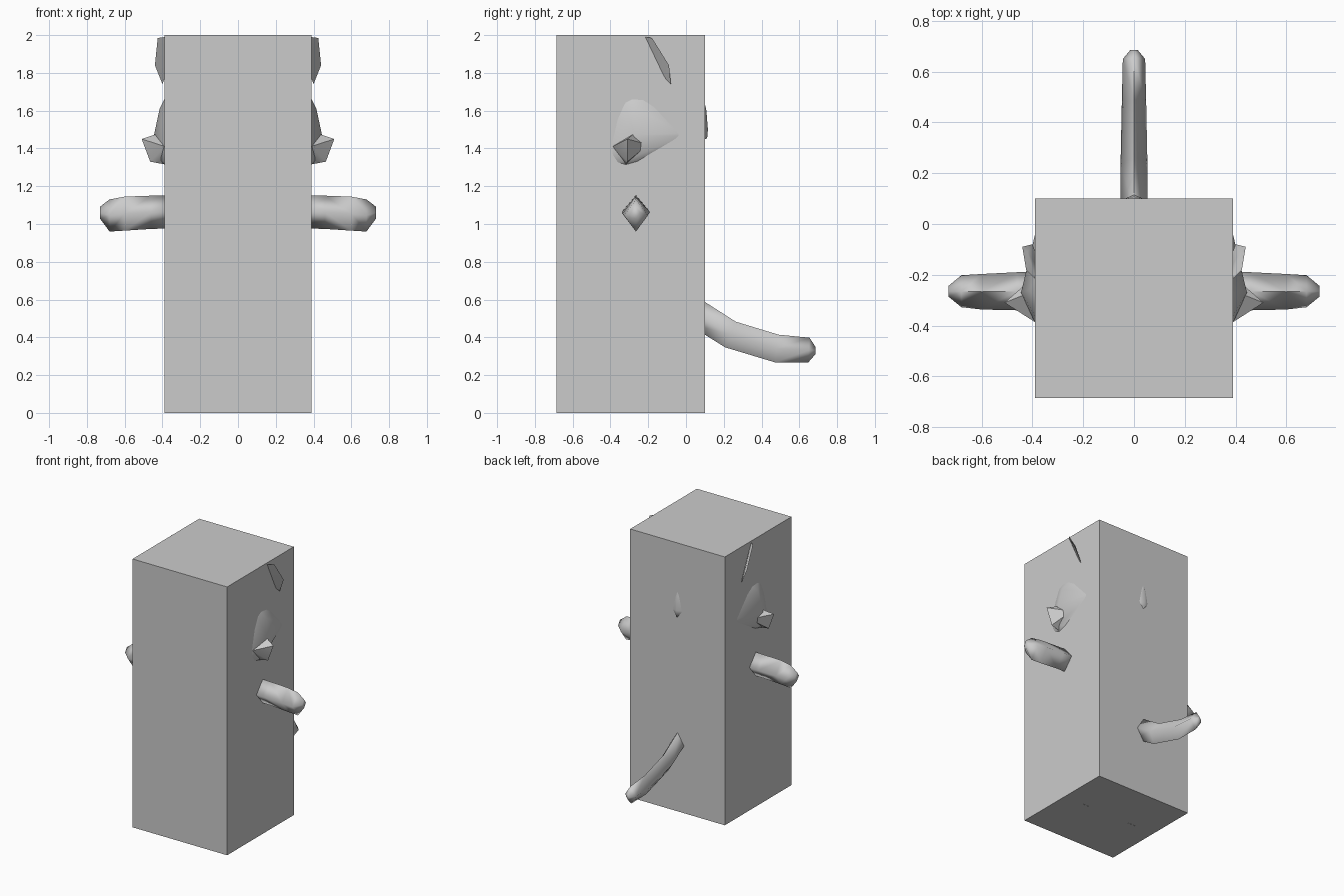
import bpy, bmesh, math
from mathutils import Vector

if "Cube" in bpy.data.objects:
    bpy.data.objects.remove(bpy.data.objects["Cube"])

grey = bpy.data.materials.new("plain grey")
grey.diffuse_color = (0.6, 0.6, 0.6, 1)
grey.use_nodes = True
grey.node_tree.nodes["Principled BSDF"].inputs["Base Color"].default_value = grey.diffuse_color


def finish(name, bm, smooth=None):
    bmesh.ops.recalc_face_normals(bm, faces=bm.faces)
    mesh = bpy.data.meshes.new(name)
    bm.to_mesh(mesh)
    bm.free()
    mesh.materials.append(grey)
    obj = bpy.data.objects.new(name, mesh)
    bpy.context.collection.objects.link(obj)
    if smooth:
        bpy.ops.object.select_all(action='DESELECT')
        obj.select_set(True)
        bpy.context.view_layer.objects.active = obj
        bpy.ops.object.shade_smooth_by_angle(angle=math.radians(smooth))
    return obj


def box(name, lo, hi):
    bm = bmesh.new()
    bmesh.ops.create_cube(bm, size=1)
    for v in bm.verts:
        v.co = [(a + b) / 2 + c * (b - a) for a, b, c in zip(lo, hi, v.co)]
    return finish(name, bm)


def hull(name, points, smooth=40):
    bm = bmesh.new()
    verts = [bm.verts.new(p) for p in points]
    out = bmesh.ops.convex_hull(bm, input=verts)
    bmesh.ops.delete(bm, geom=[v for v in bm.verts if not v.link_faces], context='VERTS')
    return finish(name, bm, smooth)


def limb(name, stations, side):
    """Loft diamond sections; a station is (centre, half side vector, half upright vector)."""
    bm = bmesh.new()
    rings = []
    for centre, across, up in stations:
        c, a, u = Vector(centre), Vector(side) * across, Vector(up)
        rings.append([bm.verts.new(p) for p in (c + a, c + u, c - a, c - u)])
    for r, s in zip(rings, rings[1:]):
        for i in range(4):
            j = (i + 1) % 4
            bm.faces.new((r[i], r[j], s[j], s[i]))
    bm.faces.new(rings[0])
    bm.faces.new(rings[-1])
    return finish(name, bm, 100)


# Main block
box("body_block", (-0.39, -0.685, 0), (0.39, 0.10, 2))

for s, label in ((1, "right"), (-1, "left")):
    # Arm
    limb(label + "_arm", [
        ((s * 0.34, -0.265, 1.065), 0.075, (0, 0, 0.088)),
        ((s * 0.46, -0.265, 1.062), 0.075, (0, 0, 0.088)),
        ((s * 0.60, -0.267, 1.055), 0.070, (0, 0, 0.090)),
        ((s * 0.68, -0.265, 1.045), 0.063, (0, 0, 0.085)),
        ((s * 0.73, -0.265, 1.060), 0.022, (0, 0, 0.032))], (0, 1, 0))

    # Broad upper part of the cheek
    outline = [(-0.40, 1.43), (-0.37, 1.56), (-0.33, 1.65), (-0.29, 1.67), (-0.22, 1.665),
               (-0.15, 1.62), (-0.02, 1.48), (-0.02, 1.465), (-0.25, 1.33), (-0.32, 1.31),
               (-0.37, 1.325), (-0.40, 1.37)]
    hull(label + "_cheek", [(s * 0.385, y, z) for y, z in outline] + [
        (s * 0.415, -0.26, 1.61), (s * 0.445, -0.27, 1.47), (s * 0.42, -0.31, 1.34)], 60)

    # Spur standing out of the cheek
    hull(label + "_cheek_spur", [
        (s * 0.51, -0.31, 1.45), (s * 0.465, -0.31, 1.33), (s * 0.42, -0.32, 1.325),
        (s * 0.435, -0.28, 1.475), (s * 0.385, -0.39, 1.41), (s * 0.385, -0.20, 1.42),
        (s * 0.385, -0.32, 1.315)], 30)

    # Ear sliver near the top
    hull(label + "_ear", [
        (s * 0.385, -0.22, 1.99), (s * 0.425, -0.18, 1.985), (s * 0.44, -0.09, 1.84),
        (s * 0.40, -0.08, 1.74), (s * 0.385, -0.12, 1.78), (s * 0.385, -0.165, 1.88),
        (s * 0.42, -0.11, 1.87)])

    # Sole showing flush with the underside
    box(label + "_sole", (s * 0.2 - 0.03, -0.28, -0.001), (s * 0.2 + 0.03, -0.26, 0.005))

# Tail curving down behind the block
limb("tail", [
    ((0, 0.03, 0.545), 0.054, (0, 0.030, 0.068)),
    ((0, 0.235, 0.415), 0.053, (0, 0.028, 0.068)),
    ((0, 0.48, 0.341), 0.048, (0, 0.010, 0.073)),
    ((0, 0.65, 0.332), 0.044, (0, 0.004, 0.066)),
    ((0, 0.685, 0.330), 0.015, (0, 0, 0.020))], (1, 0, 0))

# Teardrop bump on the back
hull("back_bump", [(-0.045, 0.095, 1.50), (0.045, 0.095, 1.50), (0, 0.095, 1.445),
                   (-0.02, 0.095, 1.61), (0.02, 0.095, 1.61), (0, 0.095, 1.66),
                   (0, 0.116, 1.50), (0, 0.108, 1.60), (0, 0.112, 1.455)], 60)
